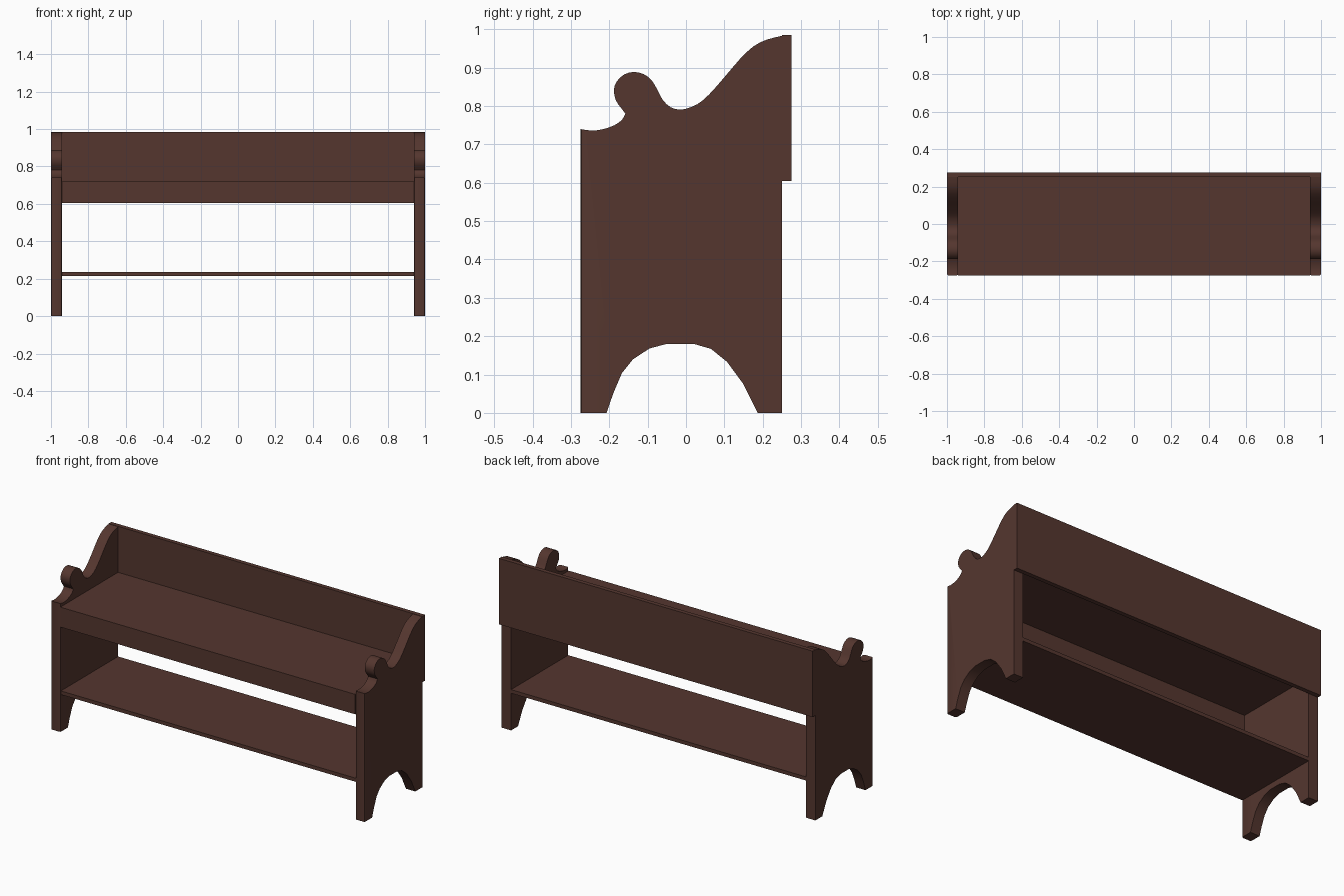
import bpy, bmesh
from mathutils import Vector

if "Cube" in bpy.data.objects:
    bpy.data.objects.remove(bpy.data.objects["Cube"])

wood = bpy.data.materials.new("dark brown wood")
wood.diffuse_color = (0.09, 0.037, 0.028, 1)
wood.use_nodes = True
wood.node_tree.nodes["Principled BSDF"].inputs["Base Color"].default_value = wood.diffuse_color


def finish(bm, name):
    bmesh.ops.recalc_face_normals(bm, faces=bm.faces)
    mesh = bpy.data.meshes.new(name)
    bm.to_mesh(mesh)
    bm.free()
    ob = bpy.data.objects.new(name, mesh)
    bpy.context.collection.objects.link(ob)
    mesh.materials.append(wood)
    return ob


def board(name, lo, hi):
    bm = bmesh.new()
    bmesh.ops.create_cube(bm, size=1)
    for v in bm.verts:
        v.co = Vector([(a + b) / 2 + c * (b - a) for a, b, c in zip(lo, hi, v.co)])
    return finish(bm, name)


def smooth_path(pts, steps):
    """Catmull-Rom curve through the points."""
    p = [Vector(q) for q in pts]
    p = [2 * p[0] - p[1]] + p + [2 * p[-1] - p[-2]]
    out = []
    for a, b, c, d in zip(p, p[1:], p[2:], p[3:]):
        for i in range(steps):
            t = i / steps
            out.append(0.5 * (2 * b + (c - a) * t + (2 * a - 5 * b + 4 * c - d) * t * t
                              + (3 * b - a - 3 * c + d) * t ** 3))
    return out + [p[-2]]


# End panel outline in (y, z): foot arch, scrolled armrest
FRONT = -0.275
arch = [(-0.207, 0), (-0.19, 0.05), (-0.167, 0.104), (-0.138, 0.14), (-0.095, 0.168),
        (-0.05, 0.18), (0.02, 0.18), (0.065, 0.167), (0.107, 0.133), (0.149, 0.076), (0.187, 0)]
scroll = [(0.25, 0.983), (0.21, 0.973), (0.175, 0.955), (0.14, 0.922), (0.10, 0.875),
          (0.06, 0.83), (0.03, 0.805), (0.0, 0.793), (-0.02, 0.791), (-0.04, 0.797),
          (-0.06, 0.815), (-0.075, 0.843), (-0.09, 0.868), (-0.11, 0.883), (-0.135, 0.889),
          (-0.16, 0.883), (-0.18, 0.865), (-0.188, 0.842), (-0.183, 0.815), (-0.17, 0.796),
          (-0.158, 0.78)]
lip = [(-0.158, 0.78), (-0.167, 0.764), (-0.187, 0.75), (-0.215, 0.74),
       (-0.245, 0.736), (FRONT, 0.74)]
outline = ([Vector((FRONT, 0))] + [Vector(q) for q in arch] + [Vector((0.25, 0))]
           + smooth_path(scroll, 2) + smooth_path(lip, 2)[1:])

for side, label in ((-1, "left"), (1, "right")):
    bm = bmesh.new()
    face = bm.faces.new([bm.verts.new((side * 0.94, y, z)) for y, z in outline])
    ext = bmesh.ops.extrude_face_region(bm, geom=[face])
    moved = [g for g in ext["geom"] if isinstance(g, bmesh.types.BMVert)]
    bmesh.ops.translate(bm, verts=moved, vec=(side * 0.06, 0, 0))
    # Slightly rounded front corners
    front = [e for e in bm.edges if all(abs(v.co.y - FRONT) < 1e-4 for v in e.verts)
             and abs(e.verts[0].co.z - e.verts[1].co.z) > 0.5]
    bmesh.ops.bevel(bm, geom=front, offset=0.008, segments=2, profile=0.5, affect='EDGES')
    ob = finish(bm, label + "_end_panel")
    bpy.ops.object.select_all(action='DESELECT')
    ob.select_set(True)
    bpy.context.view_layer.objects.active = ob
    bpy.ops.object.shade_smooth_by_angle(angle=0.6)

# Boards spanning between the ends
board("backrest", (-1, 0.25, 0.605), (1, 0.275, 0.985))
board("seat", (-0.94, FRONT, 0.70), (0.94, 0.25, 0.72))
board("front_apron", (-0.94, FRONT, 0.605), (0.94, -0.253, 0.70))
board("lower_shelf", (-0.94, -0.27, 0.214), (0.94, 0.25, 0.235))
